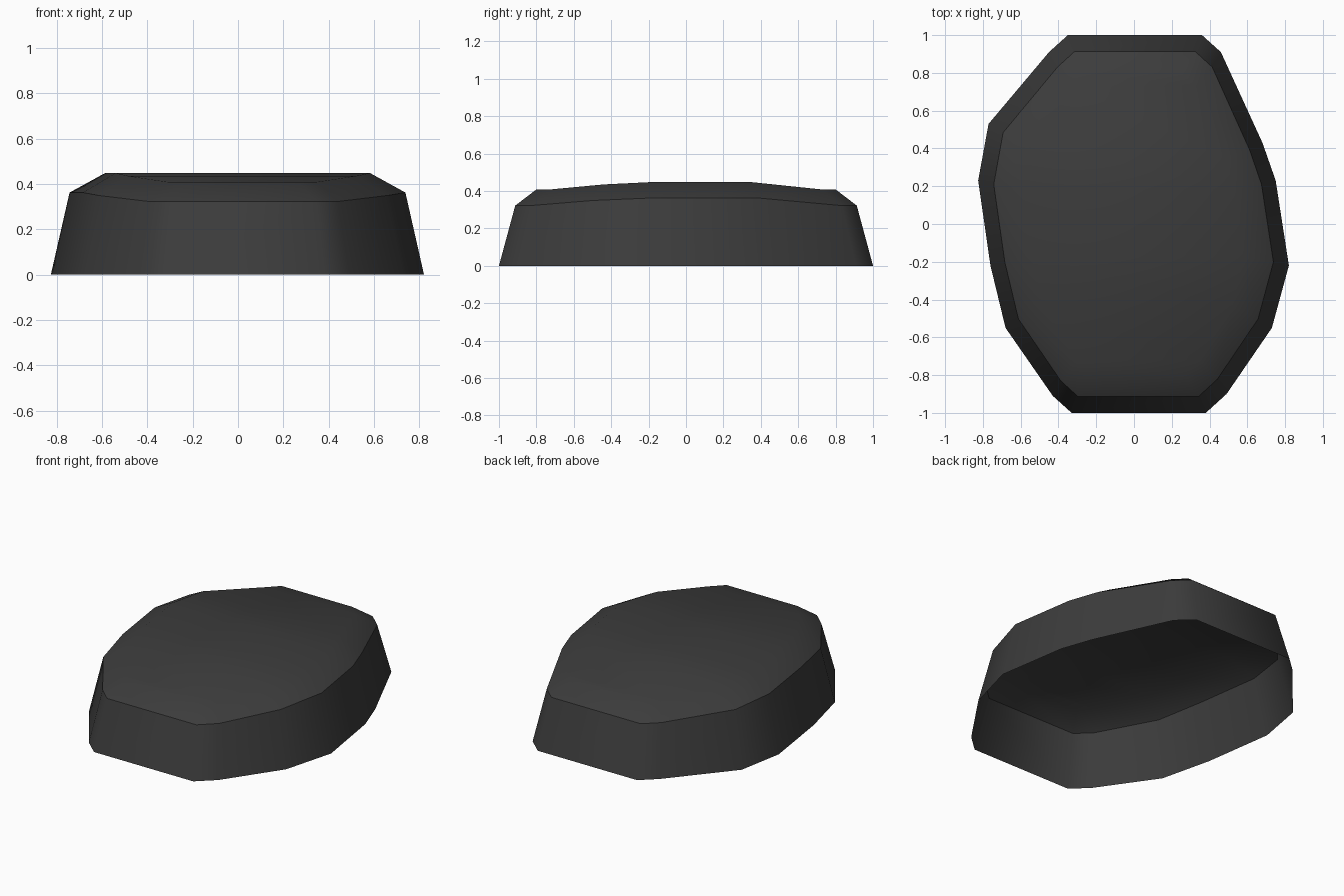
import bpy, bmesh

if "Cube" in bpy.data.objects:
    bpy.data.objects.remove(bpy.data.objects["Cube"])

# Footprint outline, clockwise from the back-left corner
outline = [(-.35, 1), (.36, 1), (.46, .91), (.68, .43), (.75, .23), (.82, -.22),
           (.73, -.55), (.49, -.90), (.38, -1), (-.33, -1), (-.43, -.91),
           (-.68, -.55), (-.76, -.22), (-.825, .23), (-.77, .53), (-.45, .91)]
N = len(outline)


def dome(y):
    """Height lost towards the front and back ends."""
    a = abs(y)
    if a < .45:
        return 0
    return .013 * (a - .45) / .1 if a < .55 else .013 + .027 * min(1, (a - .55) / .36)


bm = bmesh.new()


def ring(sx, sy, z, domed):
    return [bm.verts.new((x * sx, y * sy, z - (dome(y) if domed else 0)))
            for x, y in outline]


base = ring(1, 1, 0, False)
shoulder = ring(.9, .913, .362, True)
crown = ring(.71, .8, .448, True)

# Sloping wall and chamfer
for low, high in ((base, shoulder), (shoulder, crown)):
    for i in range(N):
        j = (i + 1) % N
        bm.faces.new((low[j], low[i], high[i], high[j]))

# Top cap: strips joining left and right sides, underside left open
left = [crown[0]] + crown[:8:-1]
right = crown[1:9]
for i in range(7):
    bm.faces.new((left[i], left[i + 1], right[i + 1], right[i]))

for f in bm.faces:
    f.smooth = True
# Crease along the shoulder
for i in range(N):
    bm.edges.get((shoulder[i], shoulder[(i + 1) % N])).smooth = False

me = bpy.data.meshes.new("shell_cap")
bm.to_mesh(me)
bm.free()
mat = bpy.data.materials.new("charcoal")
mat.diffuse_color = (.045, .045, .045, 1)
mat.use_nodes = True
mat.node_tree.nodes["Principled BSDF"].inputs["Base Color"].default_value = mat.diffuse_color
me.materials.append(mat)
bpy.context.collection.objects.link(bpy.data.objects.new("shell_cap", me))
